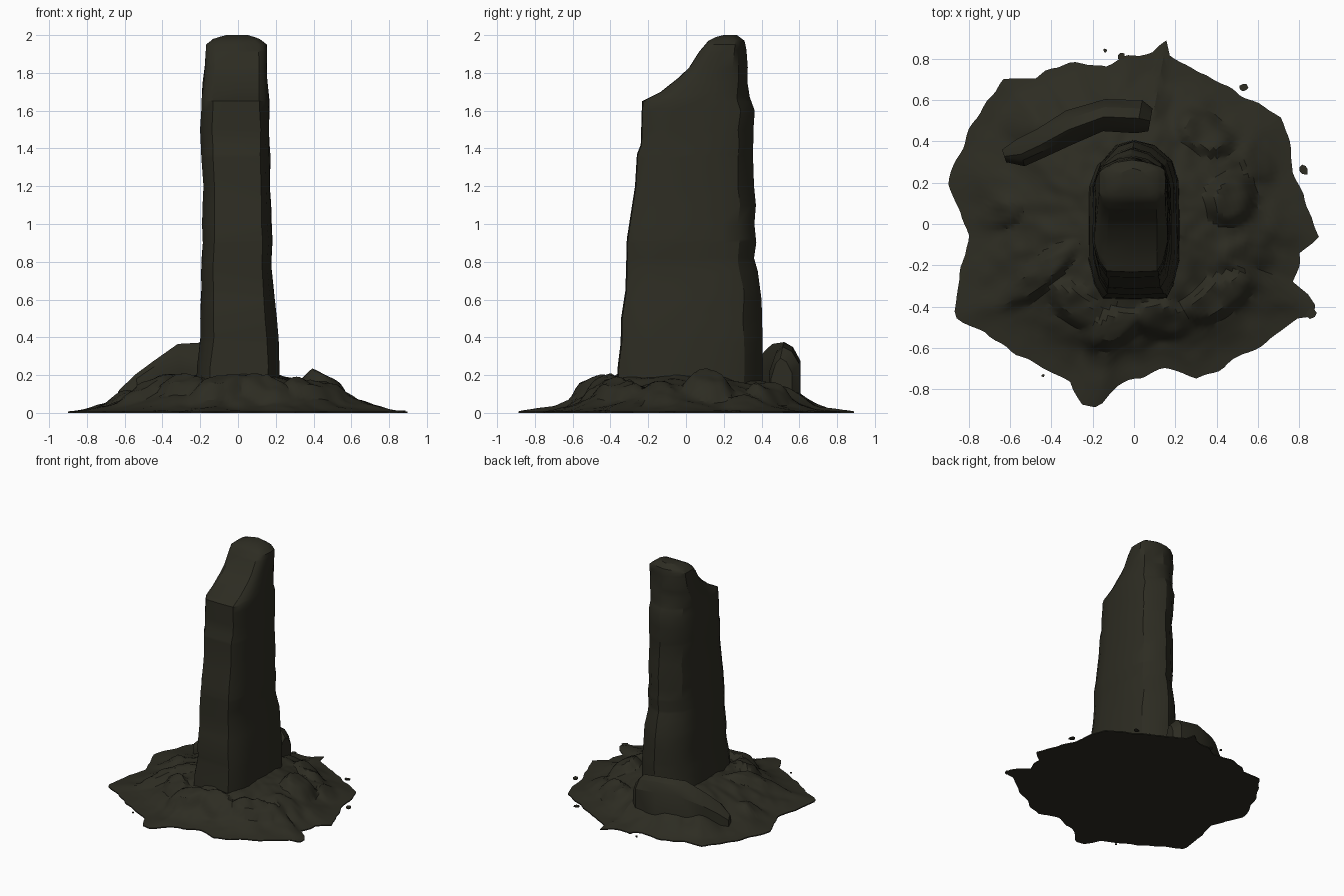
import bpy, bmesh, math, random
from mathutils import Vector, noise

if "Cube" in bpy.data.objects:
    bpy.data.objects.remove(bpy.data.objects["Cube"])

random.seed(4)
stone = bpy.data.materials.new("dark olive stone")
stone.diffuse_color = (0.026, 0.025, 0.016, 1)
stone.use_nodes = True
stone.node_tree.nodes["Principled BSDF"].inputs["Base Color"].default_value = stone.diffuse_color


def interp(table, t):
    """Linear lookup; each row is (key, value, value, ...)."""
    for a, b in zip(table, table[1:]):
        if t <= b[0]:
            f = max(0, (t - a[0]) / (b[0] - a[0]))
            return [p + (q - p) * f for p, q in zip(a[1:], b[1:])]
    return list(table[-1][1:])


def loft(name, rings, angle=30):
    """Skin closed rings of equal length and cap both ends."""
    bm = bmesh.new()
    vs = [[bm.verts.new(p) for p in r] for r in rings]
    n = len(rings[0])
    for a, b in zip(vs, vs[1:]):
        for i in range(n):
            j = (i + 1) % n
            bm.faces.new((a[i], a[j], b[j], b[i]))
    bm.faces.new(vs[0][::-1])
    bm.faces.new(vs[-1])
    return finish(name, bm, angle)


def finish(name, bm, angle=30):
    bmesh.ops.recalc_face_normals(bm, faces=bm.faces)
    me = bpy.data.meshes.new(name)
    bm.to_mesh(me)
    bm.free()
    ob = bpy.data.objects.new(name, me)
    bpy.context.collection.objects.link(ob)
    me.materials.append(stone)
    bpy.ops.object.select_all(action='DESELECT')
    ob.select_set(True)
    bpy.context.view_layer.objects.active = ob
    bpy.ops.object.shade_smooth_by_angle(angle=math.radians(angle))
    return ob


# Standing stone: height, front y, back y, left x, right x
front_y = [(0, -.37), (.25, -.355), (.37, -.34), (.5, -.338), (.65, -.315), (.92, -.308),
           (1.2, -.265), (1.37, -.255), (1.42, -.235), (1.65, -.228), (1.7, -.13), (1.78, -.03),
           (1.83, .02), (1.91, .07), (1.97, .12), (1.99, .16), (2, .2)]
back_y = [(0, .41), (.4, .405), (.6, .40), (.75, .38), (.82, .36), (.9, .372), (1.0, .362), (1.1, .37),
          (1.2, .36), (1.35, .355), (1.5, .357), (1.6, .364), (1.67, .338), (1.75, .325), (1.83, .327),
          (1.92, .32), (1.97, .31), (2, .27)]
sides_x = [(0, -.23, .22), (.25, -.213, .218), (.4, -.2, .212), (.8, -.187, .178), (1.2, -.182, .17),
           (1.5, -.197, .168), (1.8, -.18, .157), (1.95, -.172, .15), (1.98, -.13, .11), (2, -.06, .05)]
# Cross-section: x as a share of the half width, y as a share of the depth
section = [(-.68, 0), (0, -.008), (.72, 0), (.88, .08), (1, .24), (1, .5), (.98, .74), (.84, .88), (.45, .97),
           (0, 1), (-.4, .97), (-.82, .86), (-1, .7), (-1, .5), (-1, .24), (-.88, .09)]
heights = sorted({round(r[0], 3) for t in (front_y, back_y, sides_x) for r in t})
rings = []
for z in heights:
    yf, yb = interp(front_y, z)[0], interp(back_y, z)[0]
    xl, xr = interp(sides_x, z)
    ring = []
    for u, v in section:
        x = (xl + xr) / 2 + u * (xr - xl) / 2
        y = yf + v * (yb - yf)
        chip = noise.noise(Vector((x * 7, y * 5, z * 6)))
        if v > .8:
            y -= abs(chip) * .035 * (v < .99)
        ring.append((x - chip * u * .012, y, z))
    rings.append(ring)
loft("standing_stone", rings)

# Earth mound: ragged outline as angle (degrees), radius
outline = [(0, .87), (8, .83), (18, .82), (36, .88), (50, .81), (62, .80), (75, .81), (78, .83), (80.5, .92),
           (83, .84), (86, .83), (100, .78), (113, .84), (124, .86), (132, .94), (145, .92), (155, .91),
           (168, .92), (176, .84), (185, .80), (197, .88), (207, .98), (216, .89), (226, .86), (236, .82),
           (248, .82), (254, .91), (259, .9), (263, .8), (270, .75), (283, .71), (292, .81), (310, .82),
           (322, .87), (330, .91), (333, .98), (337, .96), (340, .82), (350, .82), (356, .9), (360, .87)]
slope = [(0, .2), (.28, .2), (.42, .17), (.55, .14), (.67, .09), (.8, .042), (.92, .018), (1, .008)]
# Half-buried rock ridges: x, y, half length, half width, rise, turn
ridges = [(-.10, -.50, .15, .07, .06, 25), (.13, -.46, .14, .08, .05, -10), (.40, -.36, .17, .08, .06, 30),
          (-.46, -.25, .2, .06, .05, 42), (.47, .12, .11, .1, .06, 70), (.34, .44, .13, .08, .05, -30),
          (-.28, -.40, .14, .07, .05, -40), (.55, -.15, .12, .08, .03, 0), (-.3, .6, .3, .13, .06, 25),
          (.0, -.34, .14, .06, .03, 90), (-.65, .05, .1, .06, .03, 20), (.6, .3, .1, .06, .03, -50),
          (0, .6, .15, .1, .03, 0)]


def ground(x, y, f):
    z = interp(slope, f)[0]
    fade = min(1, (1 - f) * 3.5)
    z += fade * (.03 * noise.noise(Vector((x * 5, y * 5, 3))) + .012 * noise.noise(Vector((x * 14, y * 14, 7))))
    bump = 0
    for rx, ry, l, w, h, turn in ridges:
        c, s = math.cos(math.radians(turn)), math.sin(math.radians(turn))
        p, q = (x - rx) * c + (y - ry) * s, (y - ry) * c - (x - rx) * s
        d = (p / l) ** 2 + (q / w) ** 2
        bump = max(bump, h * min(1, max(0, 1.6 - d)))
    return max(.006, z + bump * fade)


N = 180
shares = [1, .97, .93] + [.9 - .03 * k for k in range(22)]
rings = [[], *[[] for _ in shares]]
for i in range(N):
    a = 360 * i / N
    c, s = math.cos(math.radians(a)), math.sin(math.radians(a))
    R = interp(outline, a)[0] + .018 * noise.noise(Vector((c * 9, s * 9, 2)))
    R = min(R, .9 / max(abs(c), .001), .91 / max(abs(s), .001))
    rings[0].append((R * c, R * s, 0))
    for k, f in enumerate(shares):
        # sharp spurs in the outline smooth out towards the middle
        r = f * (R if f > .85 else R + (.85 - R) * min(1, (.85 - f) * 3))
        rings[k + 1].append((r * c, r * s, ground(r * c, r * s, f)))
loft("earth_mound", rings, 28)

# Fallen slab leaning behind the stone: inner x, y, outer x, y, top z
slab = [(.07, .45, .09, .56, .29), (.01, .44, .04, .6, .35), (-.15, .45, -.14, .605, .375),
        (-.31, .38, -.33, .55, .365), (-.44, .32, -.47, .46, .27), (-.53, .28, -.57, .41, .2),
        (-.62, .30, -.64, .36, .12)]
rings = []
for xi, yi, xo, yo, z in slab:
    p, q = Vector((xi, yi, 0)), Vector((xo, yo, 0))
    up = Vector((0, 0, z))
    rings.append([p, p + up * .62, p.lerp(q, .22) + up * .9, p.lerp(q, .45) + up, p.lerp(q, .75) + up * .93,
                  q + up * .74, q])
loft("fallen_slab", rings)

# Thin turf scraps around the rim
for k, (x, y, r) in enumerate([(.82, .265, .03), (.53, .66, .025), (-.06, .81, .02), (-.14, .84, .01),
                               (.86, -.43, .03), (-.44, -.735, .008)]):
    bm = bmesh.new()
    ring = []
    for i in range(7):
        a, q = math.tau * i / 7, r * random.uniform(.6, 1.1)
        ring.append(bm.verts.new((x + q * math.cos(a), y + q * math.sin(a), .004)))
    top = bmesh.ops.extrude_face_region(bm, geom=[bm.faces.new(ring)])
    for v in (g for g in top["geom"] if isinstance(g, bmesh.types.BMVert)):
        v.co.z = .012
    finish("turf_scrap", bm)
